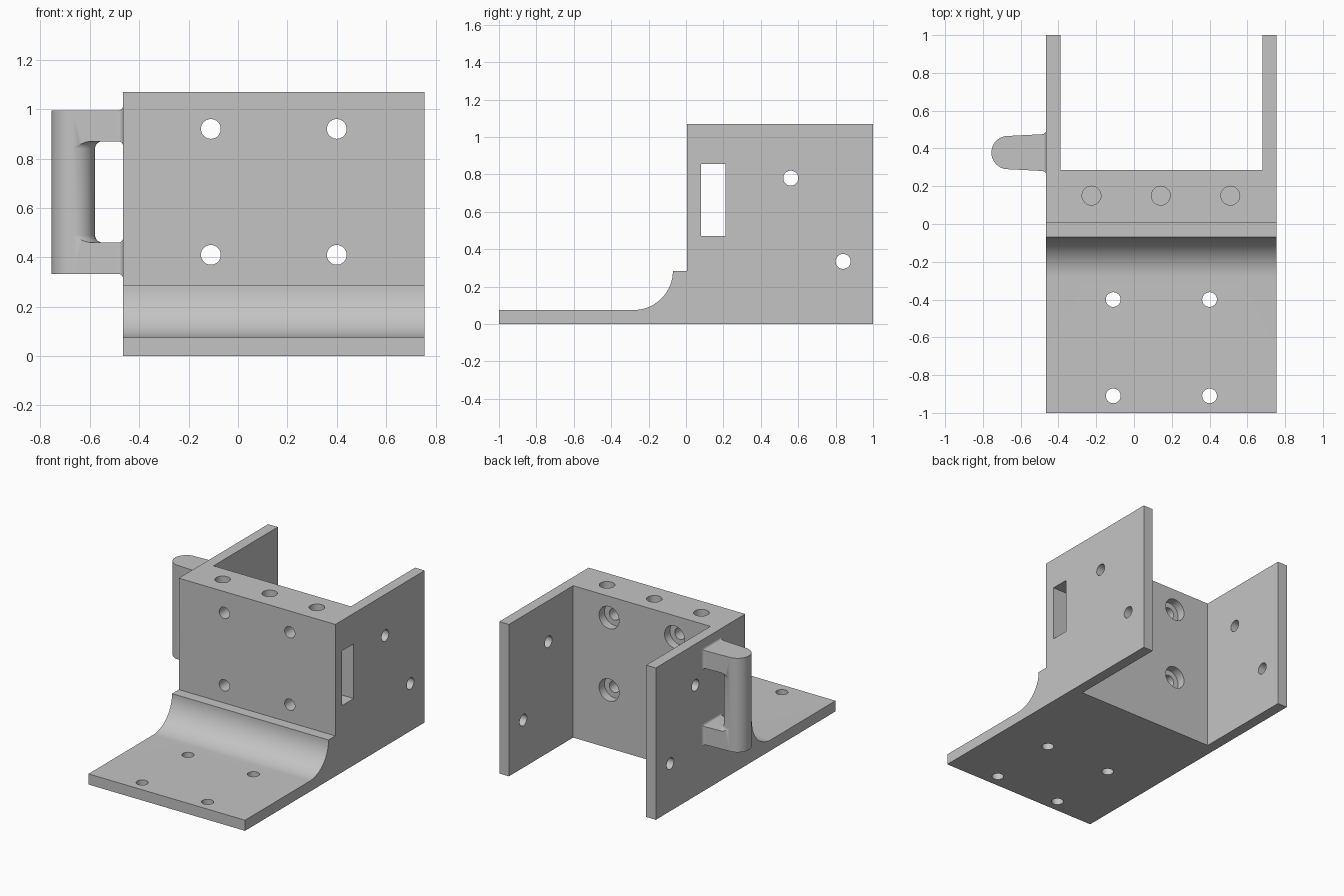
import bpy
import bmesh
from math import sin, cos, pi, radians
from mathutils import Matrix

if "Cube" in bpy.data.objects:
    bpy.data.objects.remove(bpy.data.objects["Cube"], do_unlink=True)

grey = bpy.data.materials.new("plain grey")
grey.use_nodes = True
grey.diffuse_color = (0.55, 0.55, 0.55, 1)
grey.node_tree.nodes["Principled BSDF"].inputs["Base Color"].default_value = grey.diffuse_color


def finish(name, bm):
    bmesh.ops.recalc_face_normals(bm, faces=bm.faces)
    mesh = bpy.data.meshes.new(name)
    bm.to_mesh(mesh)
    bm.free()
    mesh.materials.append(grey)
    obj = bpy.data.objects.new(name, mesh)
    bpy.context.collection.objects.link(obj)
    return obj


def loft(name, rings):
    """Skin a closed solid through rings of points."""
    bm = bmesh.new()
    loops = [[bm.verts.new(p) for p in ring] for ring in rings]
    n = len(loops[0])
    for a, b in zip(loops, loops[1:]):
        for i in range(n):
            j = (i + 1) % n
            bm.faces.new((a[i], a[j], b[j], b[i]))
    bm.faces.new(loops[0][::-1])
    bm.faces.new(loops[-1])
    return finish(name, bm)


def box(name, x, y, z):
    return loft(name, [[(x[0], b, c), (x[1], b, c), (x[1], d, c), (x[0], d, c)]
                       for b, d, c in ((*y, z[0]), (*y, z[1]))])


def rod(axis, centre, radius, length):
    turn = {"x": Matrix.Rotation(pi / 2, 4, "Y"),
            "y": Matrix.Rotation(pi / 2, 4, "X"), "z": Matrix()}[axis]
    bm = bmesh.new()
    bmesh.ops.create_cone(bm, cap_ends=True, segments=40, radius1=radius, radius2=radius,
                          depth=length, matrix=Matrix.Translation(centre) @ turn)
    return finish("cutter", bm)


def cut(target, cutter):
    cutter.hide_render = True
    mod = target.modifiers.new("cut", "BOOLEAN")
    mod.operation, mod.solver, mod.object = "DIFFERENCE", "EXACT", cutter
    bpy.context.view_layer.objects.active = target
    bpy.ops.object.modifier_apply(modifier=mod.name)
    bpy.data.objects.remove(cutter, do_unlink=True)


def smooth(obj):
    bpy.ops.object.select_all(action="DESELECT")
    obj.select_set(True)
    bpy.context.view_layer.objects.active = obj
    bpy.ops.object.shade_smooth_by_angle(angle=radians(30))


# Bracket: side profile with a concave sweep, extruded across x
LEFT, RIGHT, TOP, BACK = -0.465, 0.755, 1.07, 0.285
sweep = [(-0.28 + 0.21 * sin(t), 0.285 - 0.21 * cos(t))
         for t in (pi / 2 * i / 20 for i in range(21))]
profile = [(-1, 0), (-1, 0.075)] + sweep + [(0.005, 0.285), (0.005, TOP), (1, TOP), (1, 0)]
bracket = loft("bracket", [[(x, y, z) for y, z in profile] for x in (LEFT, RIGHT)])

# Open bay between the side walls, and the slot through the upright
cut(bracket, box("bay", (-0.39, 0.68), (BACK, 1.2), (-0.1, 1.2)))
cut(bracket, box("slot", (-0.7, 0.9), (0.08, 0.21), (0.47, 0.855)))

# Upright and base bolt holes
for x in (-0.11, 0.4):
    for z in (0.41, 0.92):
        cut(bracket, rod("y", (x, 0.15, z), 0.04, 0.5))
        cut(bracket, rod("y", (x, BACK, z), 0.078, 0.12))
    for y in (-0.91, -0.4):
        cut(bracket, rod("z", (x, y, 0), 0.039, 0.4))

# Side wall holes and top holes that meet the slot
for y, z in ((0.56, 0.78), (0.84, 0.335)):
    cut(bracket, rod("x", (0.15, y, z), 0.04, 2))
for x in (-0.225, 0.142, 0.51):
    cut(bracket, rod("z", (x, 0.15, 1), 0.05, 0.4))
smooth(bracket)

# Handle: rounded, slightly tapered prism
GX, GY, GR = -0.667, 0.378, 0.088
LOW, SILL, HEAD, HIGH = 0.333, 0.46, 0.87, 0.995
outline = [(GX + GR * cos(t), GY + GR * sin(t))
           for t in (pi / 2 + pi * i / 24 for i in range(25))]
outline += [(-0.45, GY - 0.099), (-0.45, GY + 0.099)]
handle = loft("handle", [[(x, y, z) for x, y in outline] for z in (LOW, HIGH)])

# Finger opening, leaving a round grip that flares into both arms
F = 0.03
arc = [pi / 2 * i / 6 for i in range(7)]
flare = [(SILL - 0.02, GR + F)]
flare += [(SILL + F * (1 - cos(t)), GR + F * (1 - sin(t))) for t in arc]
flare += [(HEAD + SILL - z, r) for z, r in reversed(flare)]
grip = loft("grip", [[(GX + r * cos(a), GY + r * sin(a), z)
                      for a in (2 * pi * i / 48 for i in range(48))] for z, r in flare])
opening = box("opening", (GX, -0.4), (0.1, 0.7), (SILL, HEAD))
cut(opening, grip)
cut(handle, opening)
smooth(handle)

# Fillets where the two arms meet the wall
for name, z0, z1 in (("lower_arm_fillet", LOW, SILL), ("upper_arm_fillet", HEAD, HIGH)):
    rings = []
    for t in arc + [None]:
        x, g = (LEFT + 0.01, 0.02) if t is None else (LEFT - 0.02 * cos(t) ** 1 * 1, 0)
        if t is not None:
            x, g = LEFT - 0.02 * (1 - sin(t)), 0.02 * (1 - cos(t))
        h = 0.098 + g
        rings.append([(x, GY - h, z0 - g), (x, GY + h, z0 - g),
                      (x, GY + h, z1 + g), (x, GY - h, z1 + g)])
    smooth(loft(name, rings))
